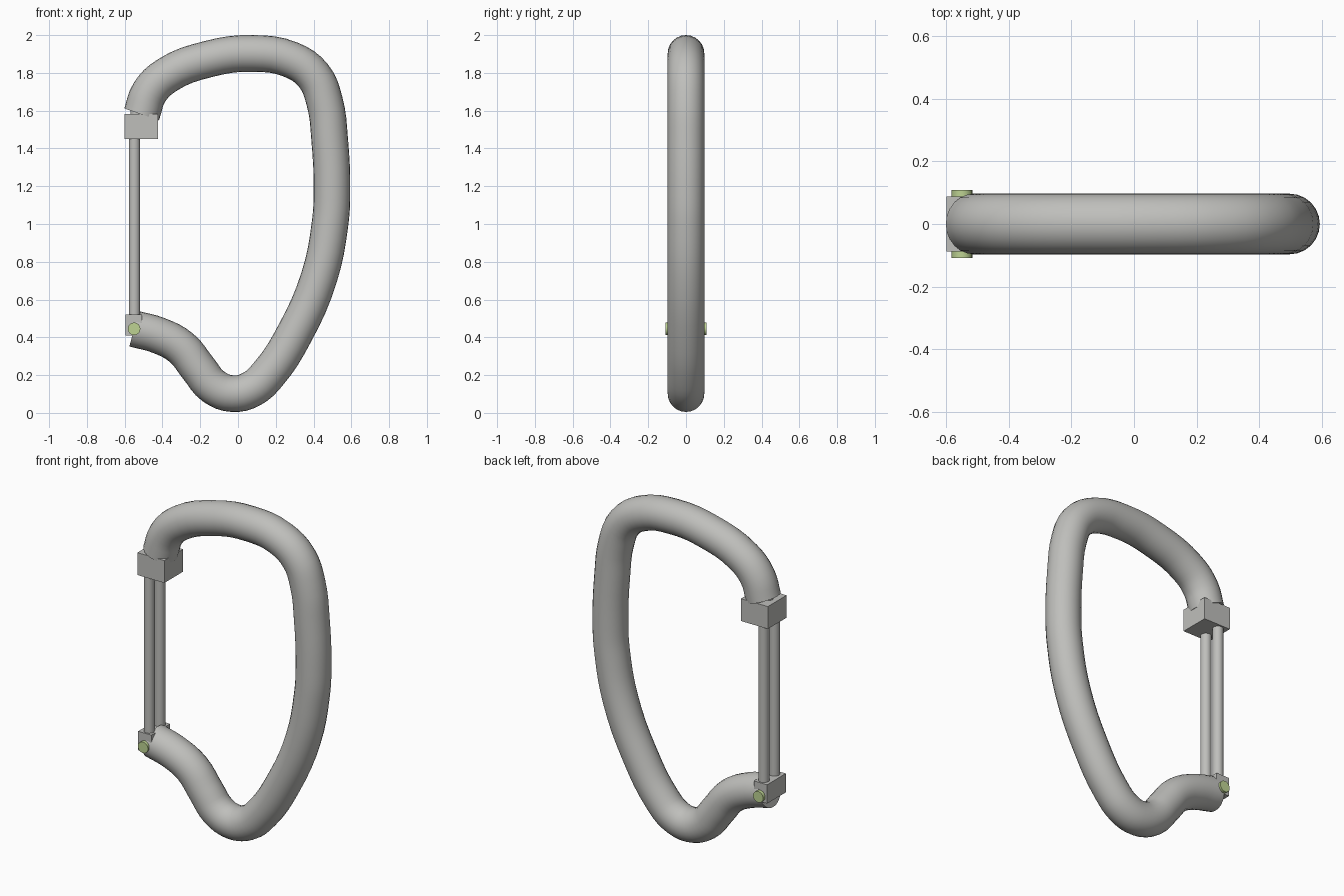
import bpy, math

if "Cube" in bpy.data.objects:
    bpy.data.objects.remove(bpy.data.objects["Cube"])


def material(name, rgb):
    m = bpy.data.materials.new(name)
    m.diffuse_color = (*rgb, 1)
    m.use_nodes = True
    m.node_tree.nodes["Principled BSDF"].inputs["Base Color"].default_value = m.diffuse_color
    return m


GREY = material("brushed grey", (0.52, 0.52, 0.50))
GREEN = material("pale green", (0.51, 0.65, 0.29))


def finish(name, mat, smooth=True):
    ob = bpy.context.object
    ob.name = name
    ob.data.materials.clear()
    ob.data.materials.append(mat)
    if smooth:
        bpy.ops.object.shade_smooth_by_angle(angle=math.radians(35))
    return ob


def block(name, x0, x1, y, z0, z1):
    bpy.ops.mesh.primitive_cube_add(size=1, location=((x0 + x1) / 2, 0, (z0 + z1) / 2))
    bpy.context.object.scale = (x1 - x0, 2 * y, z1 - z0)
    bpy.ops.object.transform_apply(location=False, rotation=False)
    finish(name, GREY, False)


def rod(name, loc, r, length, mat, rot=(0, 0, 0), sides=20):
    bpy.ops.mesh.primitive_cylinder_add(vertices=sides, radius=r, depth=length,
                                        location=loc, rotation=rot)
    finish(name, mat)


# Bent tube body: centre line in the XZ plane, from hinge round to nose
path = [(-0.55, 0.445), (-0.42, 0.41), (-0.30, 0.345), (-0.21, 0.235),
        (-0.13, 0.14), (-0.03, 0.102), (0.07, 0.125), (0.16, 0.205),
        (0.30, 0.42), (0.43, 0.72), (0.487, 1.0), (0.497, 1.15),
        (0.485, 1.45), (0.458, 1.65), (0.40, 1.785), (0.28, 1.87),
        (0.08, 1.903), (-0.15, 1.875), (-0.38, 1.785), (-0.47, 1.695),
        (-0.51, 1.58)]
curve = bpy.data.curves.new("body", "CURVE")
curve.dimensions = "3D"
curve.bevel_depth = 0.097
curve.bevel_resolution = 10
curve.resolution_u = 4
curve.use_fill_caps = True
spline = curve.splines.new("BEZIER")
spline.bezier_points.add(len(path) - 1)
for p, (x, z) in zip(spline.bezier_points, path):
    p.co = (x, 0, z)
    p.handle_left_type = p.handle_right_type = "AUTO"
body = bpy.data.objects.new("body", curve)
bpy.context.collection.objects.link(body)
bpy.context.view_layer.objects.active = body
body.select_set(True)
bpy.ops.object.convert(target="MESH")
finish("body", GREY)

# Nose catch and hinge blocks
block("nose_block", -0.60, -0.423, 0.088, 1.45, 1.583)
block("hinge_block", -0.595, -0.508, 0.088, 0.41, 0.522)
rod("nose_stem", (-0.54, 0, 1.59), 0.03, 0.08, GREY)

# Twin wire gate
for side, y in (("front", -0.05), ("back", 0.05)):
    rod("gate_wire_" + side, (-0.548, y, 0.98), 0.03, 1.0, GREY)

# Hinge pin
rod("hinge_pin", (-0.55, 0, 0.445), 0.033, 0.216, GREEN, (math.pi / 2, 0, 0), 24)
